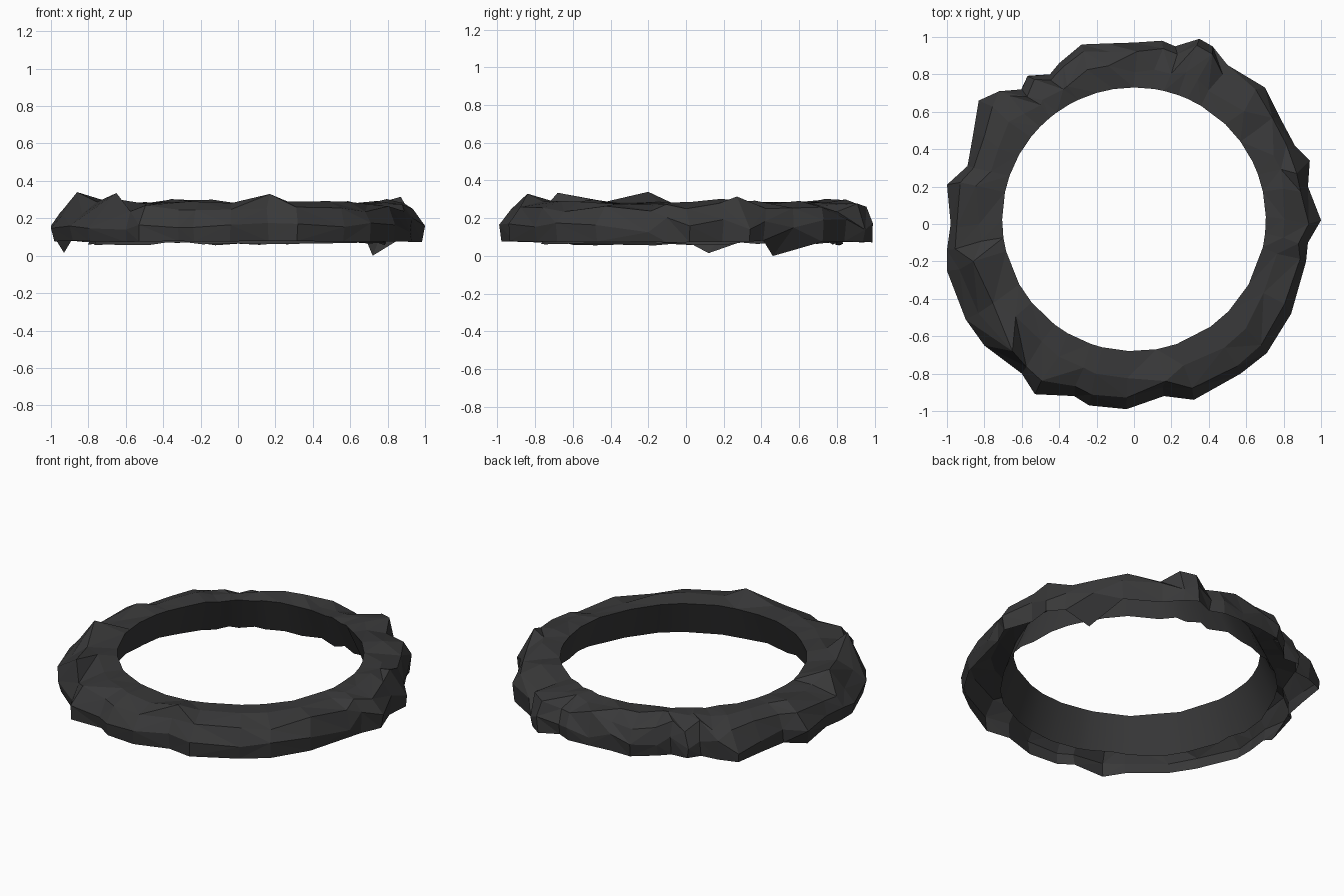
import bpy, bmesh, math, random
from mathutils import Vector

if "Cube" in bpy.data.objects:
    bpy.data.objects.remove(bpy.data.objects["Cube"])

random.seed(7)

# Outer silhouette of the rock ring seen from above
OUTLINE = [
    (1.0, .02), (.93, .2), (.94, .34), (.86, .42), (.78, .57), (.70, .73),
    (.5, .85), (.42, .95), (.35, .99), (.22, .95), (.15, .98), (0, .97),
    (-.15, .965), (-.28, .96), (-.40, .86), (-.45, .80), (-.57, .79),
    (-.60, .72), (-.72, .71), (-.83, .66), (-.86, .48), (-.89, .31),
    (-1.0, .21), (-.98, 0), (-1.0, -.14), (-1.0, -.25), (-.90, -.51),
    (-.80, -.65), (-.60, -.80), (-.53, -.91), (-.32, -.92), (-.24, -.97),
    (-.04, -.99), (.16, -.92), (.32, -.94), (.57, -.80), (.71, -.69),
    (.84, -.48), (.92, -.2), (.93, -.1)]
INNER_R, INNER_Y = .705, .025

# Pulled-out lumps: x, y, z, row of the section
LUMPS = [(-.86, -.2, .34, 2), (-.65, -.68, .335, 3), (.17, -.84, .33, 2),
         (.87, .27, .315, 3), (.72, .46, 0, 5), (-.93, .12, .015, 5)]

rock = bpy.data.materials.new("dark_grey_rock")
rock.diffuse_color = (.04, .04, .041, 1)
rock.use_nodes = True
rock.node_tree.nodes["Principled BSDF"].inputs["Base Color"].default_value = rock.diffuse_color


def section(x, y):
    """One open cross-section: flared inner wall, top, outer wall."""
    a = math.atan2(y, x)
    rough = .5 if -2.0 < a < -.75 else 1       # the front is calmer
    j = lambda s: random.uniform(-s, s) * rough
    inner = Vector((INNER_R * math.cos(a), INNER_Y + INNER_R * math.sin(a)))
    outer = Vector((x, y))
    side = Vector((-math.sin(a), math.cos(a)))
    foot = inner * (1 + (.085 + j(.015)) / INNER_R)

    def at(t, z, slide=0):
        p = inner.lerp(outer, t) + side * slide
        return Vector((p.x, p.y, z))

    return [Vector((foot.x, foot.y, .065 + j(.01))), at(0, .28 + j(.006)),
            at(.42 + j(.1), .285 + j(.02), j(.02)),
            at(.83 + j(.06), .25 + j(.03), j(.025)),
            at(1, .165 + j(.04)),
            at(.97 + j(.03), .077 + j(.005), j(.01))]


# Rock ring: hollow underneath, sections joined all the way round
rings = [section(x, y) for x, y in OUTLINE]
for x, y, z, row in LUMPS:
    near = min(rings, key=lambda s: (s[row].xy - Vector((x, y))).length)
    near[row] = Vector((x, y, z))

bm = bmesh.new()
cols = [[bm.verts.new(p) for p in s] for s in rings]
n, k = len(cols), len(cols[0])
for i in range(n):
    a, b = cols[i], cols[(i + 1) % n]
    for r in range(k - 1):
        q = r + 1
        if r == 0:
            bm.faces.new((a[r], a[q], b[q], b[r])).smooth = True   # inner wall
        elif random.random() < .65:             # uneven chipped facets
            bm.faces.new((a[r], b[q], b[r]))
            bm.faces.new((a[r], a[q], b[q]))
        else:
            bm.faces.new((a[r], a[q], b[r]))
            bm.faces.new((b[r], a[q], b[q]))
bmesh.ops.recalc_face_normals(bm, faces=bm.faces)

# Face the open shell outwards: top faces must look up
if sum(f.normal.z * f.calc_area() for f in bm.faces) < 0:
    bmesh.ops.reverse_faces(bm, faces=bm.faces)
for e in bm.edges:
    if len({f.smooth for f in e.link_faces}) > 1:
        e.smooth = False

mesh = bpy.data.meshes.new("rock_ring")
bm.to_mesh(mesh)
bm.free()
mesh.materials.append(rock)
bpy.context.collection.objects.link(bpy.data.objects.new("rock_ring", mesh))
